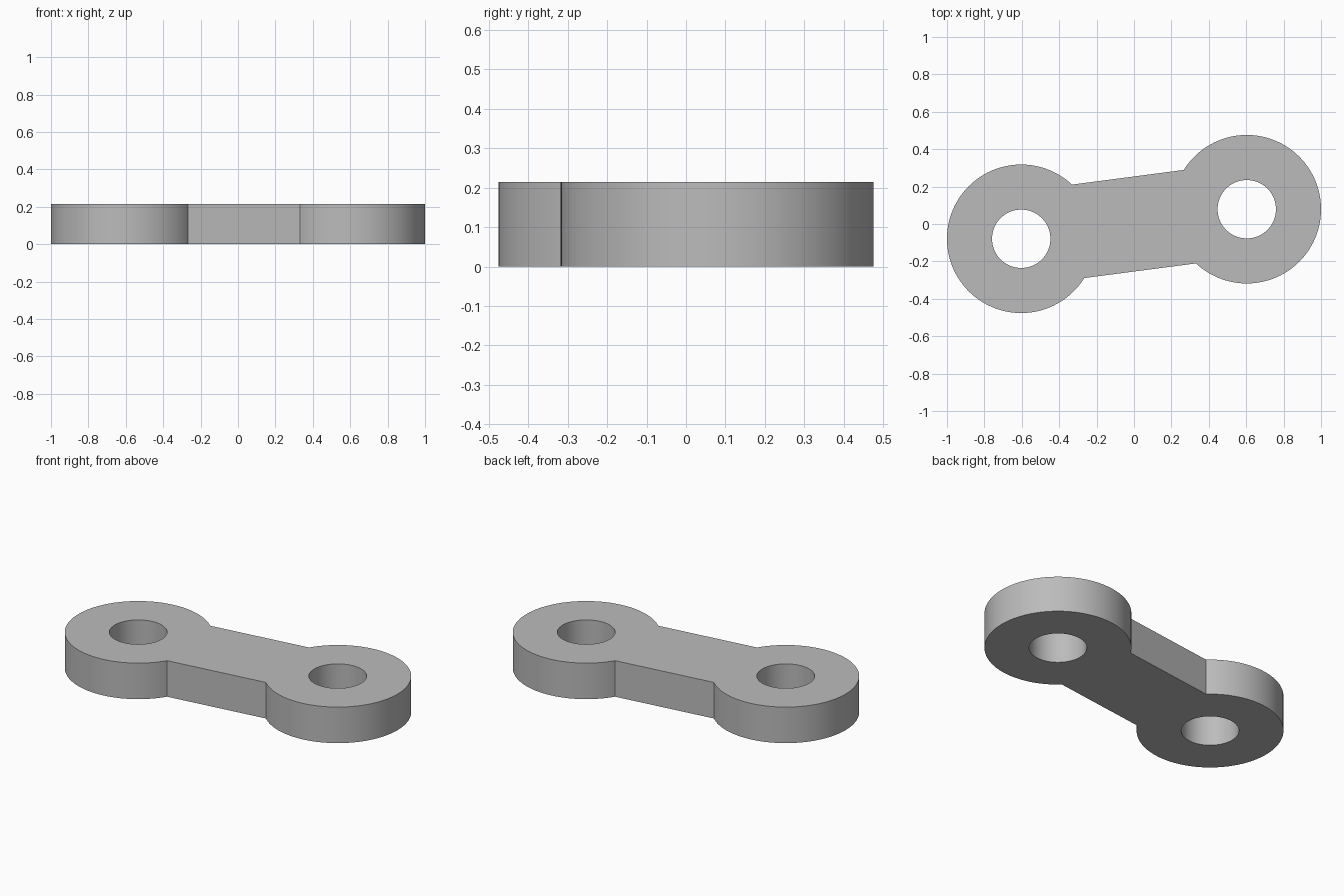
import bpy, bmesh
from math import asin, atan2, cos, hypot, pi, radians, sin
from mathutils import Matrix, Vector

cube = bpy.data.objects.get("Cube")
if cube:
    bpy.data.objects.remove(cube, do_unlink=True)

EYE_X, EYE_Y = 0.603, 0.079      # centre of one eye; the other is opposite
EYE_R, HOLE_R = 0.397, 0.156
BAR_HALF, HEIGHT = 0.252, 0.215
SEGMENTS = 96

reach = hypot(EYE_X, EYE_Y)
tilt = atan2(EYE_Y, EYE_X)
bar_angle = asin(BAR_HALF / EYE_R)


def arc(centre_x, radius, start, end, count):
    return [Vector((centre_x + radius * cos(start + (end - start) * i / count),
                    radius * sin(start + (end - start) * i / count), 0))
            for i in range(count + 1)]


def add_loop(bm, points):
    verts = [bm.verts.new(p) for p in points]
    for a, b in zip(verts, verts[1:] + verts[:1]):
        bm.edges.new((a, b))


# Outline of both eyes joined by the straight bar, with two bolt holes
bm = bmesh.new()
sweep = pi - bar_angle
add_loop(bm, arc(reach, EYE_R, -sweep, sweep, SEGMENTS)
         + arc(-reach, EYE_R, bar_angle, 2 * pi - bar_angle, SEGMENTS))
for side in (-1, 1):
    add_loop(bm, arc(side * reach, HOLE_R, 0, 2 * pi, SEGMENTS)[:-1])
bmesh.ops.triangle_fill(bm, edges=bm.edges[:], use_beauty=True, normal=(0, 0, 1))

# Raise the outline into a solid plate and turn it to its angle
raised = bmesh.ops.extrude_face_region(bm, geom=bm.faces[:], use_keep_orig=True)
top = [g for g in raised["geom"] if isinstance(g, bmesh.types.BMVert)]
bmesh.ops.translate(bm, verts=top, vec=(0, 0, HEIGHT))
bmesh.ops.rotate(bm, verts=bm.verts[:], cent=(0, 0, 0), matrix=Matrix.Rotation(tilt, 3, "Z"))
bmesh.ops.recalc_face_normals(bm, faces=bm.faces[:])

mesh = bpy.data.meshes.new("link_plate")
bm.to_mesh(mesh)
bm.free()
link = bpy.data.objects.new("link_plate", mesh)
bpy.context.collection.objects.link(link)

# Plain grey metal
grey = bpy.data.materials.new("grey")
grey.use_nodes = True
colour = (0.5, 0.5, 0.5, 1)
grey.diffuse_color = colour
grey.node_tree.nodes["Principled BSDF"].inputs["Base Color"].default_value = colour
mesh.materials.append(grey)

# Smooth walls with crisp rims
bpy.ops.object.select_all(action="DESELECT")
link.select_set(True)
bpy.context.view_layer.objects.active = link
bpy.ops.object.shade_smooth_by_angle(angle=radians(30))
